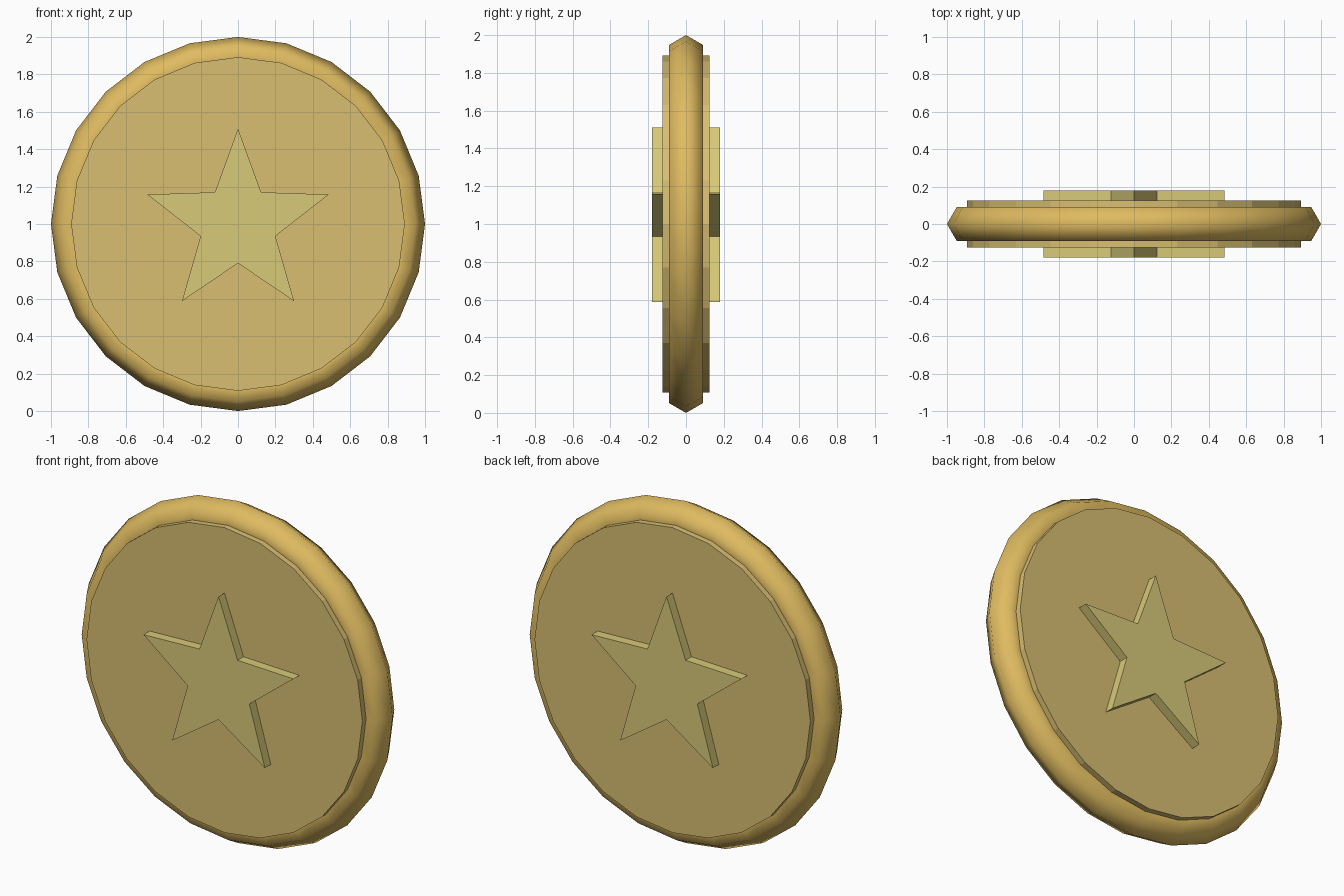
import bpy, bmesh
from math import sin, cos, pi

if "Cube" in bpy.data.objects:
    bpy.data.objects.remove(bpy.data.objects["Cube"])

SIDES = 24


def material(name, rgb):
    m = bpy.data.materials.new(name)
    m.diffuse_color = (*rgb, 1)
    m.use_nodes = True
    m.node_tree.nodes["Principled BSDF"].inputs["Base Color"].default_value = m.diffuse_color
    return m


def prism(name, outline, y0, y1, mat):
    """Extrude an (x, z) outline from y0 to y1."""
    bm = bmesh.new()
    face = bm.faces.new([bm.verts.new((x, y0, z)) for x, z in outline])
    ext = bmesh.ops.extrude_face_region(bm, geom=[face])
    verts = [v for v in ext["geom"] if isinstance(v, bmesh.types.BMVert)]
    bmesh.ops.translate(bm, verts=verts, vec=(0, y1 - y0, 0))
    bmesh.ops.recalc_face_normals(bm, faces=bm.faces)
    me = bpy.data.meshes.new(name)
    bm.to_mesh(me)
    bm.free()
    me.materials.append(mat)
    ob = bpy.data.objects.new(name, me)
    bpy.context.collection.objects.link(ob)
    return ob


def ring(count, radii):
    """Points around (0, 1), cycling through the radii, first one at the top."""
    return [(radii[i % len(radii)] * sin(2 * pi * i / count),
             1 + radii[i % len(radii)] * cos(2 * pi * i / count))
            for i in range(count)]


rim_gold = material("rim_gold", (0.74, 0.50, 0.12))
face_gold = material("face_gold", (0.69, 0.52, 0.17))
star_gold = material("star_gold", (0.69, 0.59, 0.19))

# rounded rim with a six-sided section
bpy.ops.mesh.primitive_torus_add(
    major_segments=SIDES, minor_segments=6, major_radius=0.895,
    minor_radius=0.105, location=(0, 0, 1), rotation=(pi / 2, 0, 0))
rim = bpy.context.object
rim.name = "coin_rim"
rim.data.materials.append(rim_gold)
bpy.ops.object.shade_smooth()

# flat disc filling the rim
prism("coin_disc", ring(SIDES, [0.892]), -0.125, 0.125, face_gold)

# raised star on each side
for name, side in (("front_star", -1), ("back_star", 1)):
    prism(name, ring(10, [0.51, 0.21]), side * 0.12, side * 0.18, star_gold)
